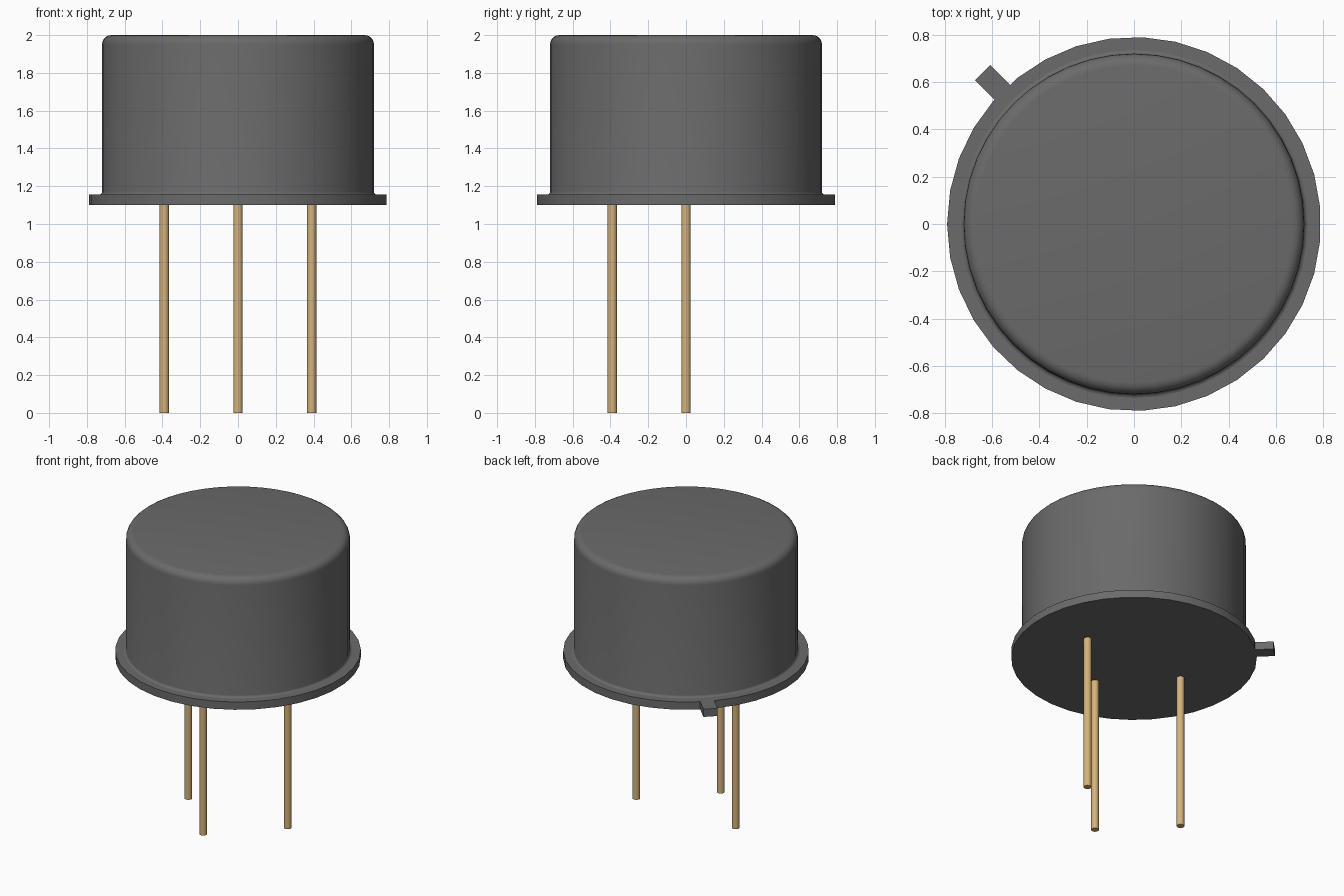
import bpy
import bmesh
from math import sin, cos, pi, radians
from mathutils import Matrix, Vector

cube = bpy.data.objects.get("Cube")
if cube:
    bpy.data.objects.remove(cube, do_unlink=True)


def material(name, rgb):
    mat = bpy.data.materials.new(name)
    mat.use_nodes = True
    color = (*rgb, 1)
    mat.diffuse_color = color
    mat.node_tree.nodes["Principled BSDF"].inputs["Base Color"].default_value = color
    return mat


def finish(name, bm, mat, smooth=True):
    bmesh.ops.recalc_face_normals(bm, faces=bm.faces)
    mesh = bpy.data.meshes.new(name)
    bm.to_mesh(mesh)
    bm.free()
    mesh.materials.append(mat)
    obj = bpy.data.objects.new(name, mesh)
    bpy.context.collection.objects.link(obj)
    if smooth:
        bpy.ops.object.select_all(action="DESELECT")
        obj.select_set(True)
        bpy.context.view_layer.objects.active = obj
        bpy.ops.object.shade_smooth_by_angle(angle=radians(35))
    return obj


def lathe(name, profile, sides, mat, center=(0, 0)):
    """Turn a (radius, height) profile around z and cap both ends."""
    bm = bmesh.new()
    rings = []
    for r, z in profile:
        angles = [pi + 2 * pi * i / sides for i in range(sides)]
        rings.append([bm.verts.new((center[0] + r * cos(a), center[1] + r * sin(a), z))
                      for a in angles])
    for low, high in zip(rings, rings[1:]):
        for i in range(sides):
            j = (i + 1) % sides
            bm.faces.new((low[i], low[j], high[j], high[i]))
    bm.faces.new(rings[0][::-1])
    bm.faces.new(rings[-1])
    return finish(name, bm, mat)


def arc(cx, cz, r, start, end, steps=5):
    angles = [radians(start + (end - start) * i / steps) for i in range(steps + 1)]
    return [(cx + r * cos(a), cz + r * sin(a)) for a in angles]


grey = material("dark grey metal", (0.145, 0.145, 0.145))
gold = material("gold metal", (0.66, 0.45, 0.19))

BASE, RIM_TOP, TOP = 1.10, 1.155, 2.0
BODY, RIM = 0.72, 0.79

# Flat rim disc
lathe("rim", [(RIM, BASE), (RIM, RIM_TOP)], 35, grey)

# Can with a small foot fillet and a rounded top edge
foot = arc(BODY + 0.015, RIM_TOP + 0.015, 0.015, 270, 180, 3)
shoulder = arc(BODY - 0.05, TOP - 0.05, 0.05, 0, 90)
lathe("can", [(BODY + 0.015, RIM_TOP - 0.02)] + foot + shoulder, 48, grey)

# Orientation tab on the rim, pointing back and to the right
bm = bmesh.new()
bmesh.ops.create_cube(bm, size=1)
bmesh.ops.scale(bm, vec=(0.165, 0.092, RIM_TOP - BASE), verts=bm.verts)
bmesh.ops.translate(bm, vec=(0.8225, 0, (BASE + RIM_TOP) / 2), verts=bm.verts)
bmesh.ops.rotate(bm, cent=Vector(), matrix=Matrix.Rotation(radians(135), 3, "Z"),
                 verts=bm.verts)
finish("tab", bm, grey, smooth=False)

# Three lead pins
PIN = 0.39
for name, spot in (("right_pin", (-PIN, 0)), ("front_pin", (0, -PIN)), ("left_pin", (PIN, 0))):
    lathe(name, [(0.025, 0), (0.025, BASE + 0.01)], 16, gold, spot)
